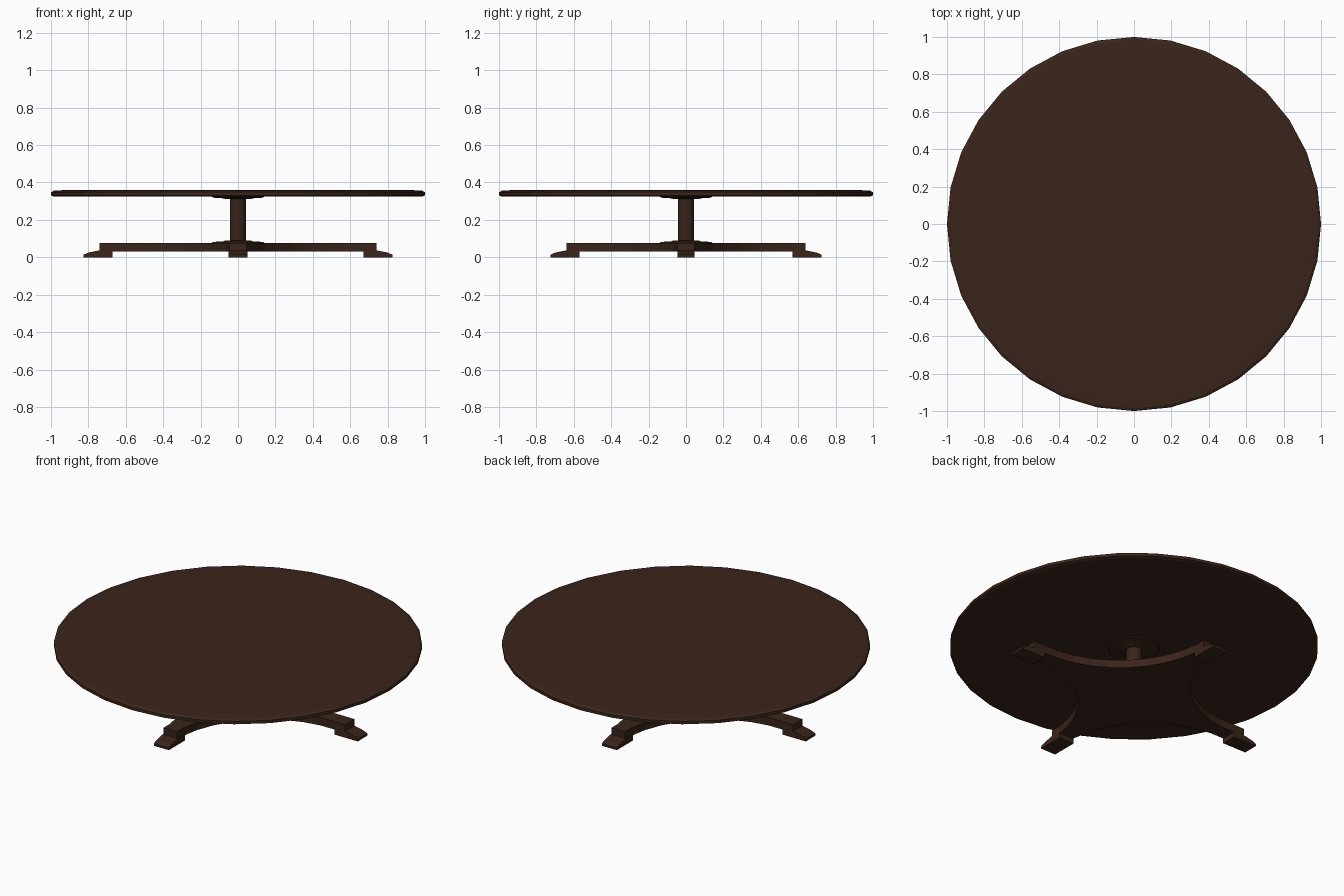
import bpy, bmesh, math
from mathutils import Matrix, Vector

if "Cube" in bpy.data.objects:
    bpy.data.objects.remove(bpy.data.objects["Cube"])

wood = bpy.data.materials.new("dark_wood")
wood.diffuse_color = (0.042, 0.018, 0.011, 1)
wood.use_nodes = True
wood.node_tree.nodes["Principled BSDF"].inputs["Base Color"].default_value = wood.diffuse_color


def finish(bm, name, smooth=None):
    bmesh.ops.recalc_face_normals(bm, faces=bm.faces)
    me = bpy.data.meshes.new(name)
    bm.to_mesh(me)
    bm.free()
    me.materials.append(wood)
    ob = bpy.data.objects.new(name, me)
    bpy.context.collection.objects.link(ob)
    if smooth:
        bpy.ops.object.select_all(action='DESELECT')
        ob.select_set(True)
        bpy.context.view_layer.objects.active = ob
        bpy.ops.object.shade_smooth_by_angle(angle=math.radians(smooth))
    return ob


def lathe(name, profile, sides, smooth=None):
    """Turned part: rings from (radius, z) pairs, capped at both ends."""
    bm = bmesh.new()
    rings = [[bm.verts.new((r * math.cos(2 * math.pi * i / sides),
                            r * math.sin(2 * math.pi * i / sides), z))
              for i in range(sides)] for r, z in profile]
    for a, b in zip(rings, rings[1:]):
        for i in range(sides):
            j = (i + 1) % sides
            bm.faces.new((a[i], a[j], b[j], b[i]))
    bm.faces.new(rings[0])
    bm.faces.new(rings[-1])
    return finish(bm, name, smooth)


def prism(name, points, offset):
    """Extrude a closed outline by an offset vector."""
    bm = bmesh.new()
    face = bm.faces.new([bm.verts.new(p) for p in points])
    res = bmesh.ops.extrude_face_region(bm, geom=[face], use_keep_orig=True)
    verts = [g for g in res["geom"] if isinstance(g, bmesh.types.BMVert)]
    bmesh.ops.translate(bm, verts=verts, vec=offset)
    return finish(bm, name)


# Round top with eased edge
lathe("table_top", [(0.985, 0.325), (1.0, 0.331), (1.0, 0.348), (0.985, 0.356),
                    (0.935, 0.359)], 32)

# Central column with flanges under the top and on the base
lathe("column", [(0.044, 0.075), (0.044, 0.32)], 24, 40)
lathe("top_flange", [(0.07, 0.311), (0.075, 0.315), (0.135, 0.319), (0.14, 0.326)], 32, 40)
lathe("base_flange", [(0.14, 0.076), (0.135, 0.082), (0.075, 0.086), (0.07, 0.09)], 32, 40)

# Four-armed base plate with concave sides
W, TIP_X, TIP_Y = 0.045, 0.74, 0.64
END, MID = 0.58, 0.306
half = (END - W) / math.sqrt(2)
sag = (END + W) / math.sqrt(2) - MID
R = (half ** 2 + sag ** 2) / (2 * sag)
c = (MID + R) / math.sqrt(2)
sweep = math.asin(half / R)
STEPS = 8
quarter = [(TIP_X, W)]
for i in range(STEPS + 1):
    a = math.radians(225) + sweep * (1 - 2 * i / STEPS)
    quarter.append((c + R * math.cos(a), c + R * math.sin(a)))
quarter.append((W, TIP_Y))
outline = []
for sx, sy in ((1, 1), (-1, 1), (-1, -1), (1, -1)):
    q = quarter if sx * sy > 0 else quarter[::-1]
    outline += [(sx * x, sy * y, 0.03) for x, y in q]
prism("base_plate", outline, Vector((0, 0, 0.047)))

# Sloped feet under the arm tips
foot = [(-0.07, 0), (0.085, 0), (0.085, 0.014), (0.06, 0.025), (0.0, 0.037), (-0.07, 0.037)]
for k, side in enumerate(("right", "back", "left", "front")):
    tip = TIP_Y if k % 2 else TIP_X
    ob = prism("foot_" + side, [(tip + x, -W, z) for x, z in foot], Vector((0, 2 * W, 0)))
    ob.data.transform(Matrix.Rotation(k * math.pi / 2, 4, 'Z'))
    if k % 2:
        ob.data.transform(Matrix.Scale(1.1, 4, (1, 0, 0)))
